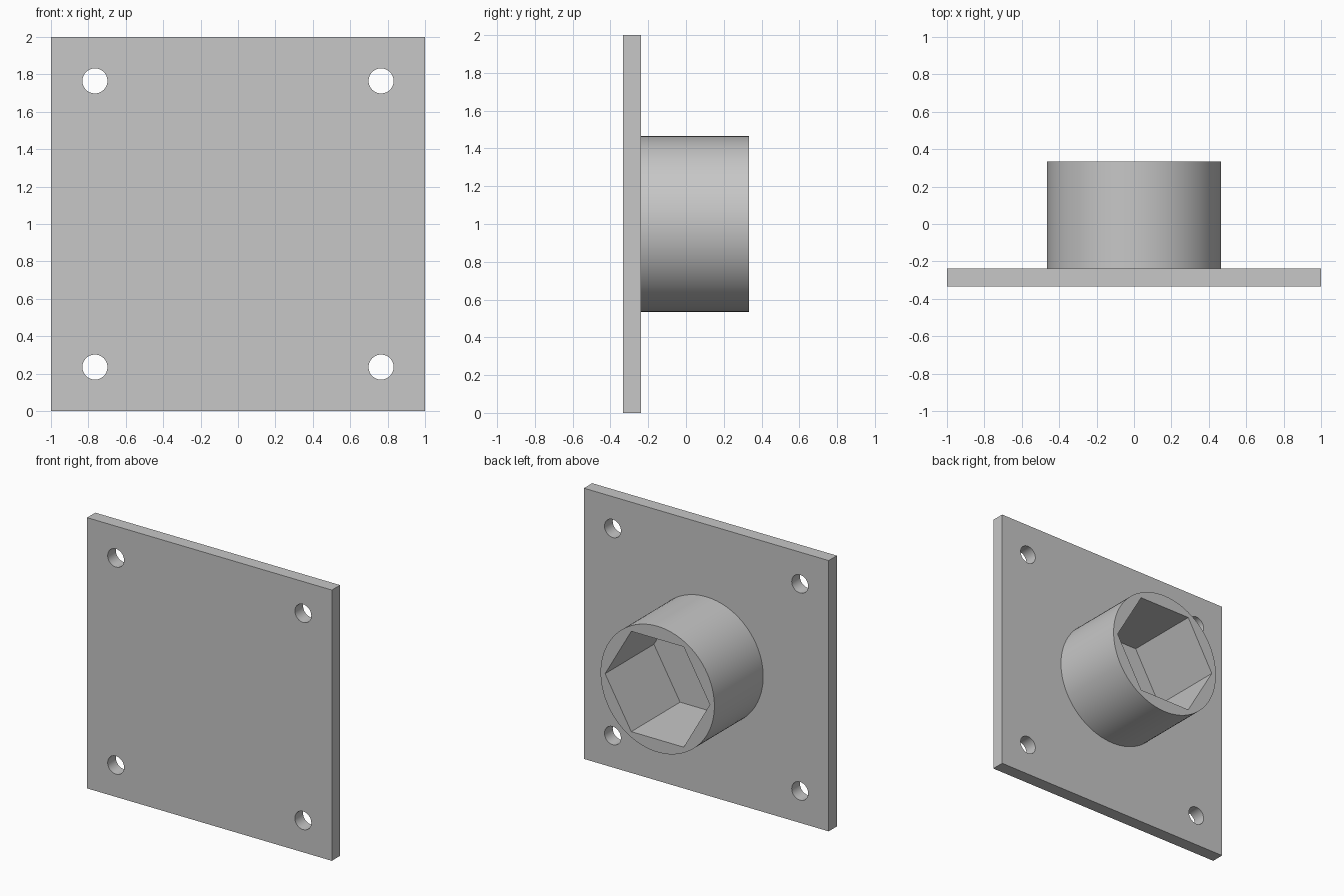
import bpy
from math import radians

cube = bpy.data.objects.get("Cube")
if cube:
    bpy.data.objects.remove(cube, do_unlink=True)

grey = bpy.data.materials.new("plain_grey")
grey.use_nodes = True
GREY = (0.57, 0.57, 0.57, 1)
grey.diffuse_color = GREY
grey.node_tree.nodes["Principled BSDF"].inputs["Base Color"].default_value = GREY

FRONT, FACE, BACK = -0.333, -0.237, 0.333   # plate front, plate back, sleeve end


def prism(name, sides, radius, y0, y1, x=0, z=1, spin=0):
    """Prism or cylinder running along y from y0 to y1."""
    bpy.ops.mesh.primitive_cylinder_add(
        vertices=sides, radius=radius, depth=y1 - y0,
        location=(x, (y0 + y1) / 2, z))
    obj = bpy.context.object
    obj.name = name
    # spin about the prism's own axis, then lay it along y
    obj.rotation_euler = (radians(90), radians(spin), 0)
    bpy.ops.object.transform_apply(location=False, rotation=True, scale=False)
    obj.data.materials.append(grey)
    return obj


def cut(obj, cutter):
    """Subtract the cutter from the object and remove the cutter."""
    mod = obj.modifiers.new("cut", 'BOOLEAN')
    mod.operation = 'DIFFERENCE'
    mod.solver = 'EXACT'
    mod.object = cutter
    bpy.context.view_layer.objects.active = obj
    bpy.ops.object.modifier_apply(modifier=mod.name)
    bpy.data.objects.remove(cutter, do_unlink=True)


def smooth(obj):
    bpy.ops.object.select_all(action='DESELECT')
    obj.select_set(True)
    bpy.context.view_layer.objects.active = obj
    bpy.ops.object.shade_smooth_by_angle(angle=radians(30))


# Square mounting plate
bpy.ops.mesh.primitive_cube_add(size=1, location=(0, (FRONT + FACE) / 2, 1))
plate = bpy.context.object
plate.name = "mounting_plate"
plate.scale = (2, FACE - FRONT, 2)
bpy.ops.object.transform_apply(location=False, rotation=False, scale=True)
plate.data.materials.append(grey)

# Four corner screw holes
for sx in (-1, 1):
    for sz in (-1, 1):
        cut(plate, prism("screw_hole", 48, 0.067, FRONT - 0.1, FACE + 0.1,
                         sx * 0.765, 1 + sz * 0.765))
smooth(plate)

# Round sleeve with a hexagonal socket, points to the sides
sleeve = prism("socket_sleeve", 96, 0.465, FACE, BACK)
cut(sleeve, prism("hex_socket", 6, 0.428, FACE - 0.1, BACK + 0.1, spin=30))
smooth(sleeve)
